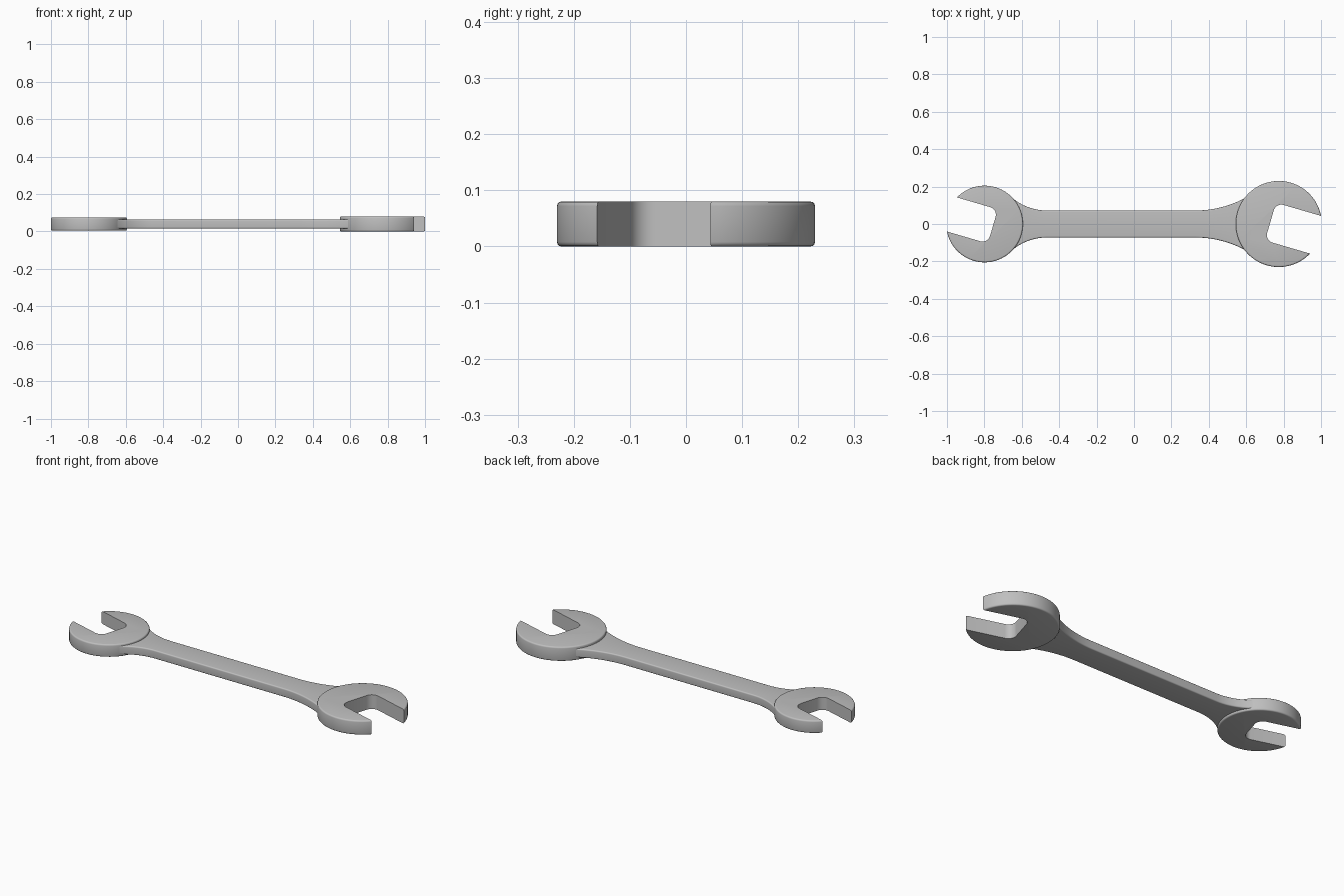
import bpy, bmesh, math
from mathutils import Vector, Matrix

cube = bpy.data.objects.get("Cube")
if cube:
    bpy.data.objects.remove(cube, do_unlink=True)

# Single bare-metal colour
steel = bpy.data.materials.new("steel_grey")
steel.use_nodes = True
steel.diffuse_color = (0.52, 0.52, 0.52, 1)
steel.node_tree.nodes["Principled BSDF"].inputs["Base Color"].default_value = (0.52, 0.52, 0.52, 1)

MID_Z = 0.04


def arc(cx, cy, r, start, end, steps):
    """Points along an arc, angles in degrees."""
    angles = [math.radians(start + (end - start) * i / steps) for i in range(steps + 1)]
    return [Vector((cx + r * math.cos(a), cy + r * math.sin(a), 0)) for a in angles]


def plate(name, outline, thickness, rounding, segments, is_rounded):
    """Extrude an outline about the middle plane and round chosen rim edges."""
    bm = bmesh.new()
    low = bm.faces.new([bm.verts.new(p - Vector((0, 0, thickness / 2))) for p in outline])
    ext = bmesh.ops.extrude_face_region(bm, geom=[low], use_keep_orig=True)
    top = [v for v in ext["geom"] if isinstance(v, bmesh.types.BMVert)]
    bmesh.ops.translate(bm, verts=top, vec=(0, 0, thickness))
    bmesh.ops.recalc_face_normals(bm, faces=bm.faces)
    rim = [e for e in bm.edges
           if abs(e.verts[0].co.z - e.verts[1].co.z) < 1e-5
           and all(is_rounded(v.co) for v in e.verts)]
    bmesh.ops.bevel(bm, geom=rim, offset=rounding, segments=segments,
                    profile=0.5, affect='EDGES', clamp_overlap=True)
    bmesh.ops.recalc_face_normals(bm, faces=bm.faces)
    mesh = bpy.data.meshes.new(name)
    bm.to_mesh(mesh)
    bm.free()
    obj = bpy.data.objects.new(name, mesh)
    bpy.context.collection.objects.link(obj)
    mesh.materials.append(steel)
    bpy.ops.object.select_all(action='DESELECT')
    obj.select_set(True)
    bpy.context.view_layer.objects.active = obj
    bpy.ops.object.shade_smooth_by_angle(angle=math.radians(35))
    return obj


def jaw_head(name, x, radius, half_gap, thickness, turn):
    """Round head with an open jaw, facing local +x before it is turned."""
    tip = math.degrees(math.asin(half_gap / radius))
    floor, fillet = -0.046, 0.042
    outline = arc(0, 0, radius, tip, 360 - tip, 72)
    outline += arc(floor + fillet, fillet - half_gap, fillet, 270, 180, 8)
    outline += arc(floor + fillet, half_gap - fillet, fillet, 180, 90, 8)
    head = plate(name, outline, thickness, 0.008, 3,
                 lambda p: p.xy.length > radius - 0.001)
    head.data.transform(Matrix.Translation((x, 0, MID_Z))
                        @ Matrix.Rotation(math.radians(turn), 4, 'Z'))


jaw_head("large_head", 0.774, 0.23, 0.105, 0.08, -16.3)
jaw_head("small_head", -0.799, 0.205, 0.095, 0.071, 163.7)

# Handle: straight bar whose sides flare along an arc into each head
HALF = 0.072


def flare(x, radius, reach):
    """Upper side of a flare, from the straight part outwards."""
    sweep = math.degrees(math.asin(abs(reach) / radius))
    return arc(x, HALF + radius, radius, 270, 270 + math.copysign(sweep, reach), 14)


upper = flare(-0.465, 0.29, -0.185)[::-1] + flare(0.326, 0.57, 0.294)
lower = [Vector((p.x, -p.y, 0)) for p in reversed(upper)]
handle = plate("handle", upper + lower, 0.048, 0.018, 5, lambda p: True)
handle.data.transform(Matrix.Translation((0, 0, MID_Z)))
